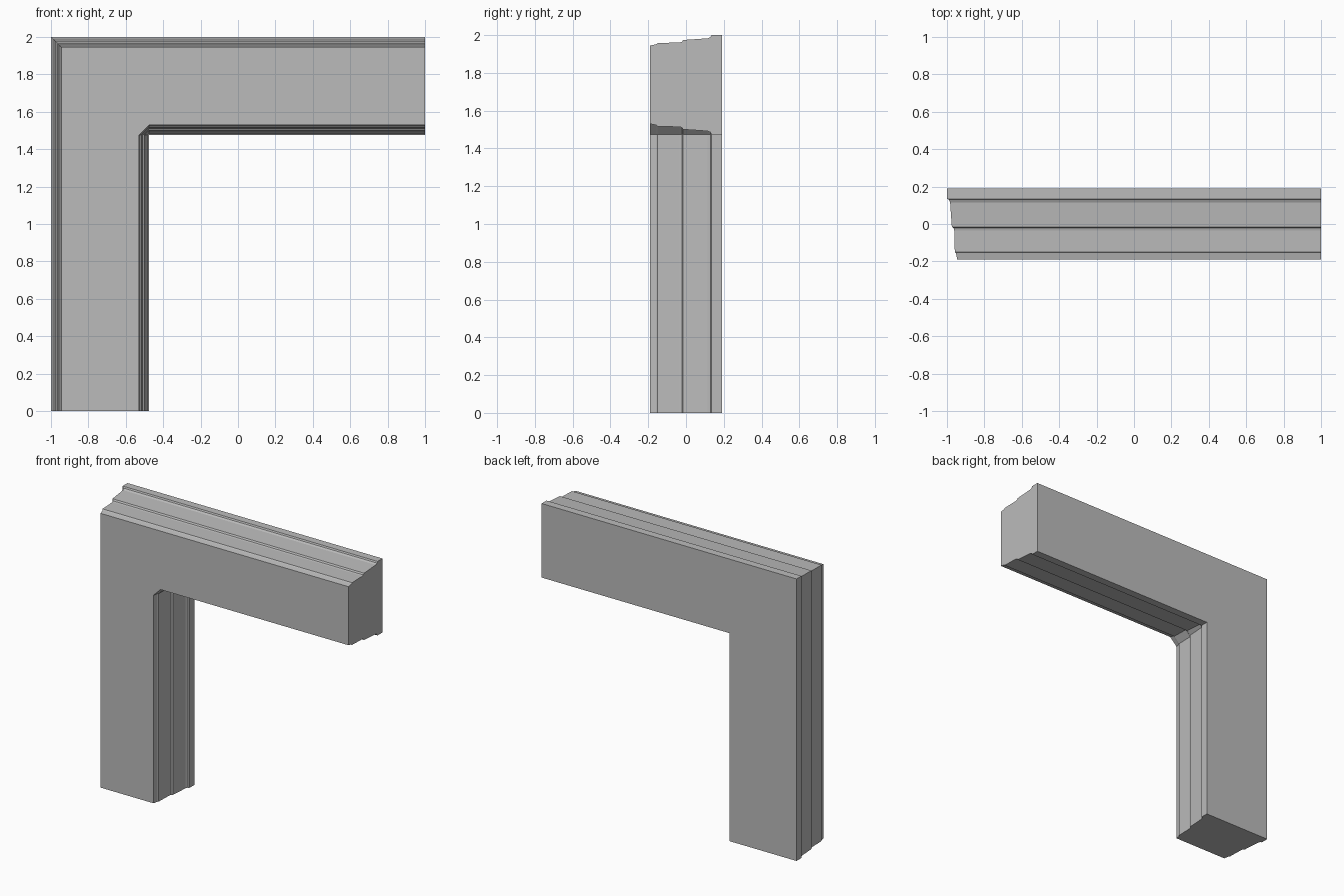
import bpy, bmesh

if "Cube" in bpy.data.objects:
    bpy.data.objects.remove(bpy.data.objects["Cube"])

# Plain grey finish
grey = bpy.data.materials.new("plain grey")
grey.use_nodes = True
color = (0.5, 0.5, 0.5, 1)
grey.diffuse_color = color
grey.node_tree.nodes["Principled BSDF"].inputs["Base Color"].default_value = color

# Moulding profile, back to front: depth y and inset from the back outline
PROFILE = [(0.19, 0), (0.135, 0), (0.13, 0.01), (0.115, 0.017), (-0.015, 0.026),
           (-0.022, 0.036), (-0.035, 0.039), (-0.15, 0.042), (-0.156, 0.048),
           (-0.19, 0.055)]
INNER_X, INNER_Z = -0.475, 1.475


def outline(inset):
    """Corner outline of post and beam, with a bevelled inner corner."""
    d = inset
    return [(-1 + d, 0), (-1 + d, 2 - d), (1, 2 - d), (1, INNER_Z + d),
            (INNER_X, INNER_Z + d), (INNER_X - d, INNER_Z), (INNER_X - d, 0)]


# Stack the outlines through the depth and skin them
bm = bmesh.new()
rings = [[bm.verts.new((x, y, z)) for x, z in outline(d)] for y, d in PROFILE]
for back, front in zip(rings, rings[1:]):
    for i in range(len(back)):
        j = (i + 1) % len(back)
        bm.faces.new((back[i], back[j], front[j], front[i]))
bm.faces.new(rings[0])
bm.faces.new(rings[-1])
bmesh.ops.remove_doubles(bm, verts=bm.verts, dist=0.0001)
bmesh.ops.recalc_face_normals(bm, faces=bm.faces)

mesh = bpy.data.meshes.new("corner_frame_moulding")
bm.to_mesh(mesh)
bm.free()
mesh.materials.append(grey)
frame = bpy.data.objects.new("corner_frame_moulding", mesh)
bpy.context.collection.objects.link(frame)
